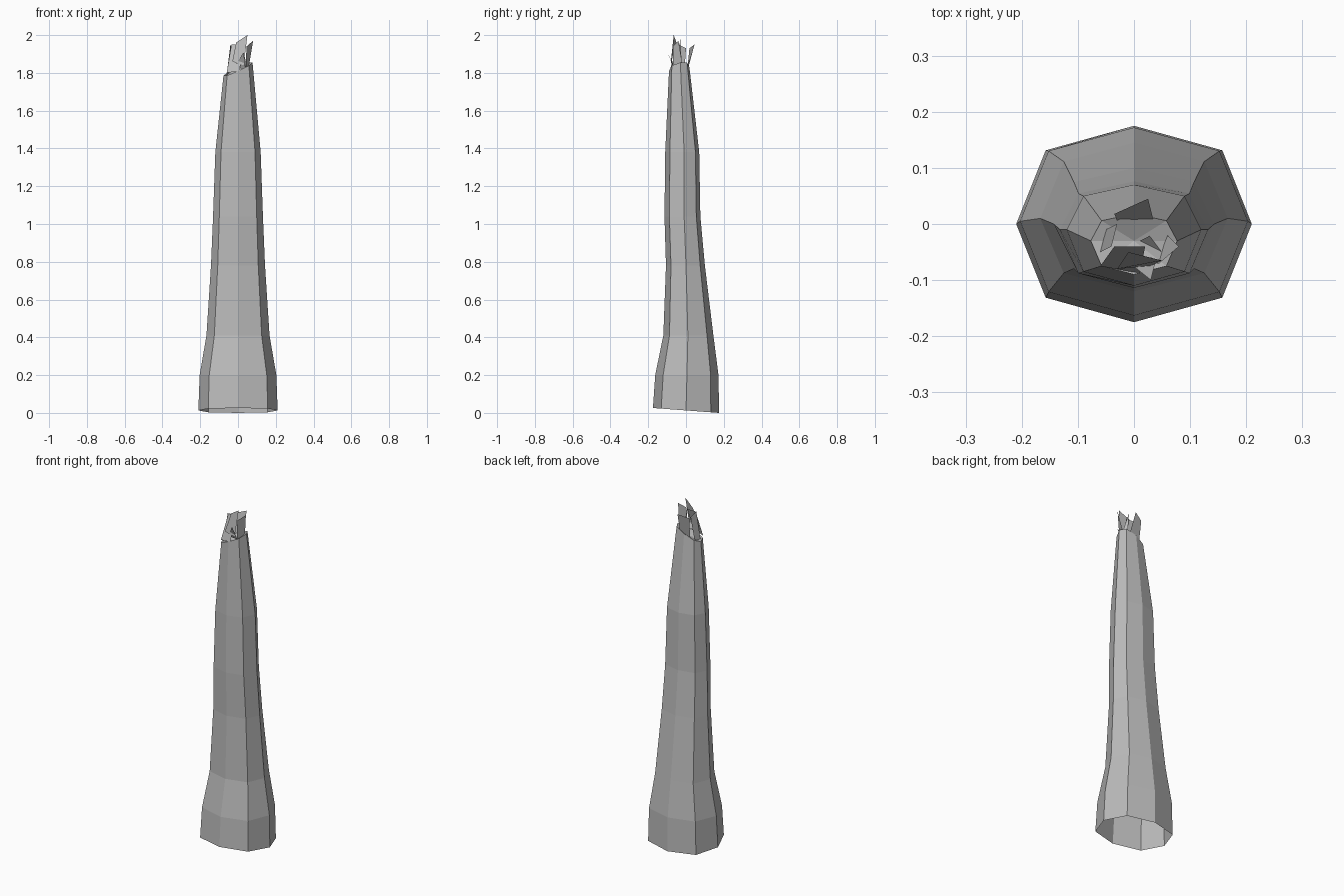
import bpy, bmesh
from mathutils import Vector

if "Cube" in bpy.data.objects:
    bpy.data.objects.remove(bpy.data.objects["Cube"])

grey = bpy.data.materials.new("weathered grey")
grey.use_nodes = True
colour = (0.5, 0.5, 0.5, 1)
grey.diffuse_color = colour
grey.node_tree.nodes["Principled BSDF"].inputs["Base Color"].default_value = colour


def add_object(name, bm):
    mesh = bpy.data.meshes.new(name)
    bm.to_mesh(mesh)
    bm.free()
    mesh.materials.append(grey)
    obj = bpy.data.objects.new(name, mesh)
    bpy.context.collection.objects.link(obj)
    return obj


def octagon(z, half, front, side, back, tilt=0.0, lean=0.0):
    """Eight points from the right side round by the front; lean lifts the +x side."""
    diag = 0.75
    points = []
    for u, v in ((-1, 0), (-diag, -diag), (0, -1), (diag, -diag),
                 (1, 0), (diag, diag), (0, 1), (-diag, diag)):
        reach = side - front if v < 0 else back - side
        points.append(Vector((u * half, side + v * reach, z - v * tilt + u * lean)))
    return points


# Trunk: tapered eight-sided shell, open underneath
rings = [
    octagon(0.013, 0.21, -0.175, 0.0, 0.175, tilt=0.013),
    octagon(0.20, 0.203, -0.163, 0.005, 0.172),
    octagon(0.41, 0.167, -0.12, 0.01, 0.145),
    octagon(0.78, 0.143, -0.106, 0.0, 0.10),
    octagon(1.04, 0.132, -0.114, -0.01, 0.076),
    octagon(1.38, 0.120, -0.110, -0.01, 0.07),
    octagon(1.82, 0.077, -0.090, -0.03, 0.018, tilt=-0.01, lean=0.035),
]
bm = bmesh.new()
loops = [[bm.verts.new(p) for p in ring] for ring in rings]
for low, high in zip(loops, loops[1:]):
    for i in range(8):
        j = (i + 1) % 8
        bm.faces.new((low[i], low[j], high[j], high[i]))
add_object("trunk", bm)

# Broken top: uneven surface sunk a little below the rim
bm = bmesh.new()
rim = [bm.verts.new(p) for p in rings[-1]]
core = bm.verts.new((0.0, -0.03, 1.80))
for i in range(8):
    bm.faces.new((rim[i], rim[(i + 1) % 8], core))
add_object("broken_top", bm)

# Splinters: flat torn shards standing on the break
shards = {
    "front_splinter": [(-0.06, -0.075, 1.80), (0.01, -0.088, 1.81),
                       (0.02, -0.04, 1.95), (-0.035, -0.04, 1.95)],
    "tall_splinter": [(-0.03, -0.08, 1.86), (0.03, -0.075, 1.84),
                      (0.05, -0.065, 2.0), (-0.01, -0.05, 1.96)],
    "left_splinter": [(0.04, -0.07, 1.81), (0.06, -0.02, 1.85),
                      (0.08, -0.04, 1.97), (0.045, -0.07, 1.94)],
    "back_splinter": [(-0.03, 0.005, 1.80), (0.035, 0.005, 1.83),
                      (0.025, 0.045, 1.95), (-0.035, 0.018, 1.93)],
    "right_splinter": [(-0.06, -0.05, 1.79), (-0.05, -0.01, 1.79),
                       (-0.03, 0.0, 1.93), (-0.04, -0.04, 1.95)],
    "leaning_splinter": [(-0.02, -0.06, 1.83), (0.04, -0.06, 1.82), (0.03, -0.10, 1.91)],
    "inner_splinter": [(0.03, -0.02, 1.80), (0.05, -0.05, 1.83), (0.01, -0.03, 1.98)],
}
for name, points in shards.items():
    bm = bmesh.new()
    bm.faces.new([bm.verts.new(p) for p in points])
    add_object(name, bm)
